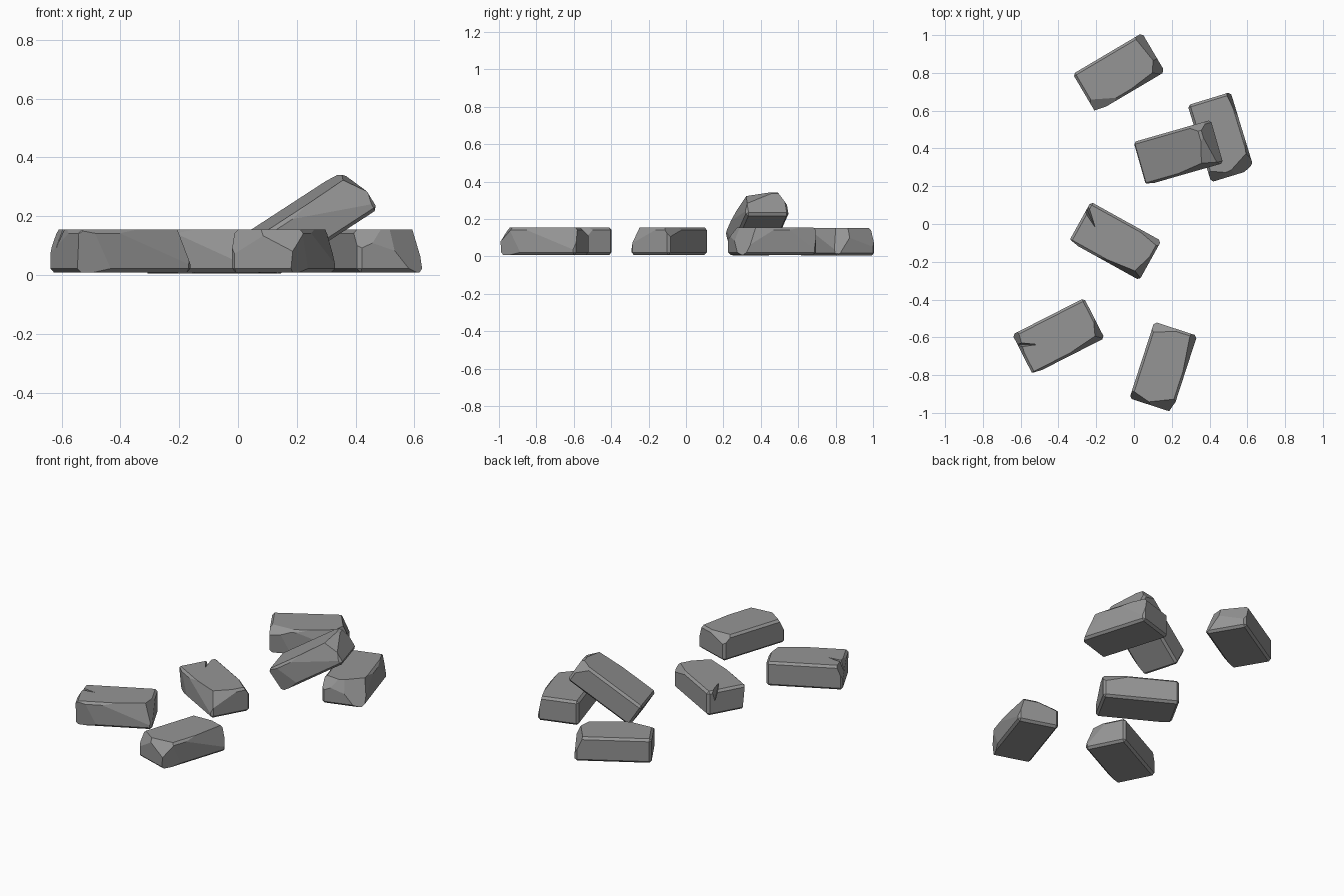
import bpy, bmesh
from math import radians
from mathutils import Vector, Matrix

cube = bpy.data.objects.get("Cube")
if cube:
    bpy.data.objects.remove(cube, do_unlink=True)

HALF = Vector((0.213, 0.119, 0.073))

stone = bpy.data.materials.new("grey brick")
stone.use_nodes = True
stone.diffuse_color = (0.3, 0.3, 0.3, 1)
stone.node_tree.nodes["Principled BSDF"].inputs["Base Color"].default_value = (0.3, 0.3, 0.3, 1)


def add_object(name, bm, matrix):
    bmesh.ops.recalc_face_normals(bm, faces=bm.faces[:])
    mesh = bpy.data.meshes.new(name)
    bm.to_mesh(mesh)
    bm.free()
    mesh.materials.append(stone)
    obj = bpy.data.objects.new(name, mesh)
    bpy.context.collection.objects.link(obj)
    obj.matrix_world = matrix
    return obj


def chip(bm, normal, depth):
    """Slice a flat flake off the corner, edge or side the normal points at."""
    n = Vector(normal).normalized()
    reach = max(v.co.dot(n) for v in bm.verts)
    geom = bm.verts[:] + bm.edges[:] + bm.faces[:]
    cut = bmesh.ops.bisect_plane(bm, geom=geom, dist=1e-5, plane_co=n * (reach - depth),
                                 plane_no=n, clear_outer=True)
    rim = [e for e in cut["geom_cut"] if isinstance(e, bmesh.types.BMEdge)]
    bmesh.ops.holes_fill(bm, edges=rim, sides=0)


def crack(brick, mouth, tip, width):
    """Cut a wedge from the left end into the top, shallower toward its tip."""
    bm = bmesh.new()
    mouth, tip = Vector(mouth), Vector(tip)
    top = HALF.z + 0.02
    side = Vector((0, width / 2, 0))
    start = mouth + (mouth - tip) * 0.5
    points = [(*(start + side * 1.5).xy, top), (*(start - side * 1.5).xy, top),
              (*tip.xy, top), (*start.xy, -0.02), (*tip.xy, HALF.z - 0.01)]
    bmesh.ops.convex_hull(bm, input=[bm.verts.new(p) for p in points])
    cutter = add_object(brick.name + "_crack_cutter", bm, brick.matrix_world.copy())
    cutter.hide_render = True
    cutter.display_type = 'WIRE'
    mod = brick.modifiers.new("crack", 'BOOLEAN')
    mod.operation = 'DIFFERENCE'
    mod.solver = 'EXACT'
    mod.object = cutter


def brick(name, loc, turn, chips, tilt=0, bevel=0.013):
    bm = bmesh.new()
    bmesh.ops.create_cube(bm, size=2)
    bmesh.ops.scale(bm, vec=HALF, verts=bm.verts[:])
    bmesh.ops.bevel(bm, geom=bm.edges[:], offset=bevel, segments=1, affect='EDGES')
    for normal, depth in chips:
        chip(bm, normal, depth)
    matrix = (Matrix.Translation(loc) @ Matrix.Rotation(radians(turn), 4, 'Z')
              @ Matrix.Rotation(radians(-tilt), 4, 'Y'))
    return add_object(name, bm, matrix)


# Worn sides and rims shared by the bricks, as (direction, depth)
worn_front = [((0.12, -1, 0.3), 0.03), ((-0.2, -1, -0.1), 0.02)]
worn_back = [((0.15, 1, 0.25), 0.025), ((-0.15, 1, 0.2), 0.02)]
worn_end = [((1, 0.15, 0.45), 0.035)]

# Bricks lying flat
brick("back_brick", (-0.08, 0.80, 0.078), 30.6,
      worn_front + worn_end + [((1, -0.7, 0.5), 0.035), ((-0.3, -0.6, 1), 0.03)])
brick("right_brick", (0.46, 0.46, 0.082), -73,
      worn_back + worn_end + [((1, 0.6, 0.5), 0.035), ((1, -0.4, 0.9), 0.03)])
middle = brick("middle_brick", (-0.10, -0.09, 0.082), -29,
               worn_front + [((1, -0.3, 0.6), 0.03), ((0.2, 1, 0.7), 0.02)])
left = brick("left_brick", (-0.40, -0.595, 0.082), 27,
             worn_front + [((1, -0.4, 0.4), 0.03), ((-1, 0.2, 0.4), 0.025)])
brick("front_brick", (0.155, -0.757, 0.082), 72,
      worn_front + [((-0.9, -0.4, 0.8), 0.04), ((-1, 0.3, 0.5), 0.03), ((0.8, 0.3, 1), 0.025)])

# Brick leaning on its neighbour
brick("leaning_brick", (0.235, 0.378, 0.173), 16,
      worn_front + [((1, -0.3, 0.7), 0.03), ((0.6, 1, 0.5), 0.025)], tilt=32)

# Cracks in two bricks
crack(middle, (-0.22, 0.08, 0), (-0.13, 0.014, 0), 0.045)
crack(left, (-0.215, 0.06, 0), (-0.12, 0.013, 0), 0.03)
